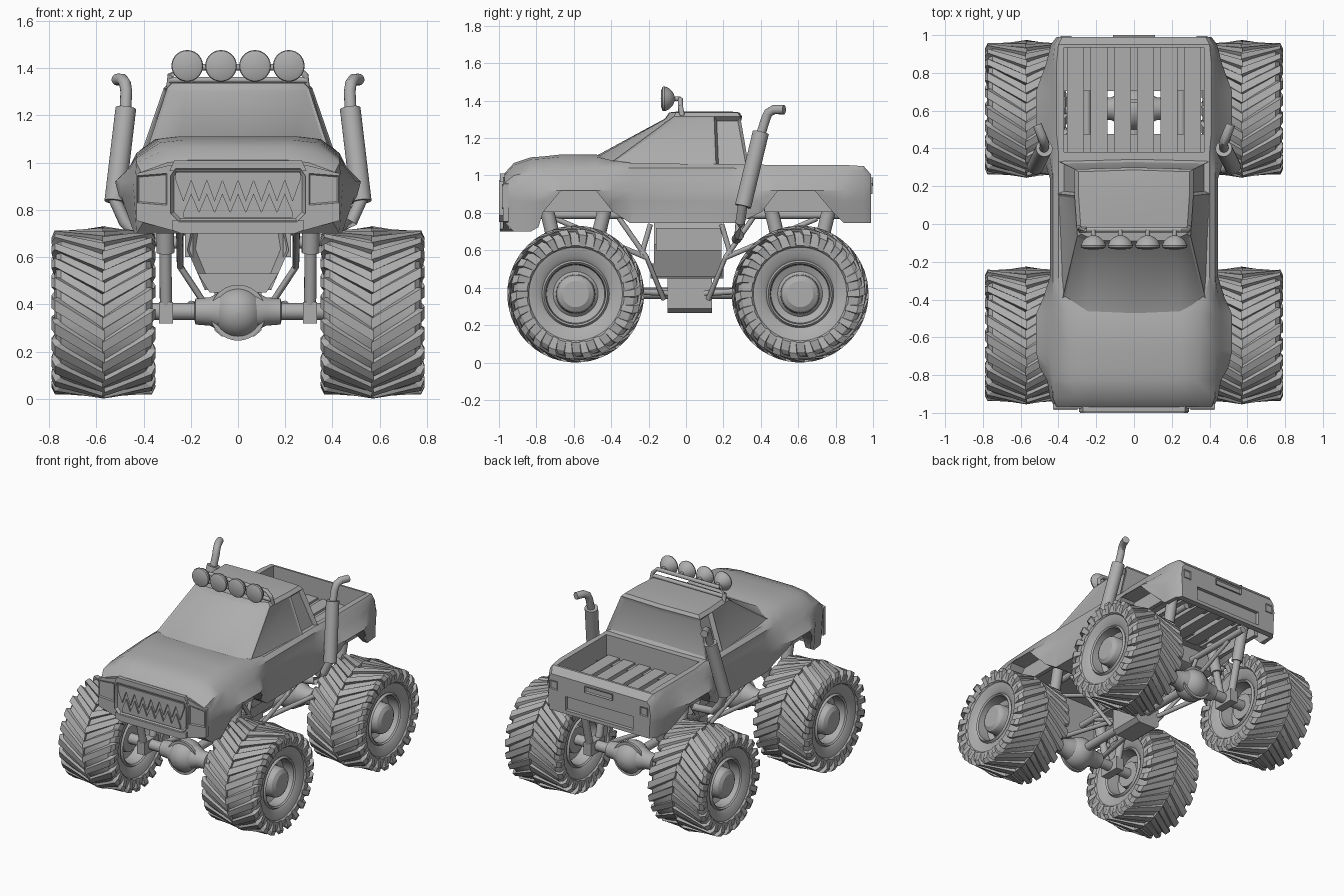
import bpy, bmesh, math
from mathutils import Vector

if "Cube" in bpy.data.objects:
    bpy.data.objects.remove(bpy.data.objects["Cube"])

grey = bpy.data.materials.new("plain grey")
grey.diffuse_color = (0.42, 0.42, 0.42, 1)
grey.use_nodes = True
grey.node_tree.nodes["Principled BSDF"].inputs["Base Color"].default_value = grey.diffuse_color


def finish(name, bm, angle=35):
    bmesh.ops.recalc_face_normals(bm, faces=bm.faces[:])
    me = bpy.data.meshes.new(name)
    bm.to_mesh(me)
    bm.free()
    ob = bpy.data.objects.new(name, me)
    bpy.context.collection.objects.link(ob)
    me.materials.append(grey)
    smooth(ob, angle)
    return ob


def smooth(ob, angle=35):
    bpy.ops.object.select_all(action='DESELECT')
    ob.select_set(True)
    bpy.context.view_layer.objects.active = ob
    bpy.ops.object.shade_smooth_by_angle(angle=math.radians(angle))


def loft(name, rings, closed=False, caps=True, angle=35):
    """Skin a list of equally long vertex rings."""
    bm = bmesh.new()
    vs = [[bm.verts.new(p) for p in r] for r in rings]
    n = len(rings[0])
    for a, b in zip(vs, vs[1:] + vs[:1] if closed else vs[1:]):
        for i in range(n):
            bm.faces.new((a[i], a[(i + 1) % n], b[(i + 1) % n], b[i]))
    if caps:
        bm.faces.new(vs[0])
        bm.faces.new(vs[-1])
    return finish(name, bm, angle)


def box(name, x0, x1, y0, y1, z0, z1):
    return loft(name, [[(x0, y0, z), (x1, y0, z), (x1, y1, z), (x0, y1, z)] for z in (z0, z1)])


def tube(name, pts, r, sides=14):
    rings = []
    P = [Vector(p) for p in pts]
    for i, p in enumerate(P):
        d = (P[min(i + 1, len(P) - 1)] - P[max(i - 1, 0)]).normalized()
        u = d.cross(Vector((1, 0.13, 0)) if abs(d.x) < .9 else Vector((0, 0, 1))).normalized()
        v = d.cross(u)
        rings.append([p + r * (math.cos(t) * u + math.sin(t) * v)
                      for t in (2 * math.pi * k / sides for k in range(sides))])
    return loft(name, rings)


def lathe(name, prof, centre, axis='x', sign=1, segs=48, angle=30):
    """Revolve (offset, radius) points about a line along x or y."""
    rings = []
    for u, r in prof:
        ring = []
        for k in range(segs):
            t = 2 * math.pi * k / segs
            a, b = max(r, .001) * math.cos(t), max(r, .001) * math.sin(t)
            off = (sign * u, a, b) if axis == 'x' else (a, sign * u, b)
            ring.append(Vector(centre) + Vector(off))
        rings.append(ring)
    return loft(name, rings, angle=angle)


def plate(name, pts, y0, y1, inset=0, depth=0):
    """Prism of an (x, z) outline; the face at y1 may be inset and sunk."""
    bm = bmesh.new()
    a = [bm.verts.new((x, y0, z)) for x, z in pts]
    b = [bm.verts.new((x, y1, z)) for x, z in pts]
    n = len(pts)
    for i in range(n):
        bm.faces.new((a[i], a[(i + 1) % n], b[(i + 1) % n], b[i]))
    bm.faces.new(a)
    f = bm.faces.new(b)
    bmesh.ops.recalc_face_normals(bm, faces=bm.faces[:])
    if inset:
        bmesh.ops.inset_individual(bm, faces=[f], thickness=inset, depth=depth)
    return finish(name, bm)


def mir(half):
    return half + [(-x, z) for x, z in reversed(half)]


def cut(ob, cutter):
    m = ob.modifiers.new("cut", 'BOOLEAN')
    m.operation, m.solver, m.object = 'DIFFERENCE', 'EXACT', cutter
    bpy.context.view_layer.objects.active = ob
    bpy.ops.object.modifier_apply(modifier=m.name)
    bpy.data.objects.remove(cutter)


# body: y, bottom x, bottom z, flare x, shoulder x, shoulder z, top x, top z
stations = [
    (-.97, .40, .75, .42, .41, .96, .30, 1.00), (-.92, .43, .70, .445, .43, 1.0, .31, 1.055),
    (-.83, .44, .70, .46, .43, 1.02, .33, 1.085), (-.76, .445, .74, .50, .43, 1.025, .34, 1.09),
    (-.67, .45, .745, .52, .43, 1.03, .34, 1.10), (-.48, .45, .745, .52, .43, 1.04, .35, 1.10),
    (-.39, .44, .745, .48, .43, 1.04, .37, 1.08), (-.28, .44, .745, .445, .43, 1.04, .40, 1.065),
    (.24, .44, .745, .445, .43, 1.04, .40, 1.06), (.38, .44, .745, .49, .43, 1.03, .40, 1.058),
    (.48, .45, .745, .52, .43, 1.03, .41, 1.056), (.70, .45, .745, .52, .43, 1.03, .41, 1.056),
    (.85, .44, .745, .465, .43, 1.03, .41, 1.056), (.95, .43, .745, .44, .42, 1.02, .40, 1.05),
    (.99, .40, .745, .41, .40, .98, .38, 1.005)]
rings = []
for y, xb, zb, xm, xs, zs, xt, zt in stations:
    crown = .012 if y < -.4 else 0
    half = [(xb, zb), (xm - .005, .86), (xm, .92), ((xm + 2 * xs) / 3, .98 if zs > 1 else .945),
            (xs, zs), (xt, zt), (xt - .1, zt + crown)]
    rings.append([(x, y, z) for x, z in mir(half)])
body = loft("body", rings)
for arch in ([(-.83, .6), (-.763, .805), (-.67, .917), (-.48, .917), (-.39, .805), (-.29, .74), (-.25, .6)],
             [(.2, .6), (.27, .74), (.405, .805), (.49, .917), (.69, .917), (.784, .805), (.85, .74), (.9, .6)]):
    cut(body, loft("arch_cutter", [[(x, y, z) for y, z in arch] for x in (-.7, .7)]))
cut(body, box("bed_cutter", -.37, .37, .38, .935, .90, 1.3))
cut(body, box("engine_bay_cutter", -.40, .40, -.90, -.31, .5, 1.0))
cut(body, box("rear_cavity_cutter", -.405, .405, .31, .945, .5, .88))
cut(body, box("tail_recess_cutter", -.27, .27, .965, 1.1, .77, .87))
smooth(body)
for i in range(6):
    x = -.31 + .124 * i
    box("bed_rib", x - .045, x + .045, .38, .935, .865, .915)

# cab: rings mirrored about x, windows sunk into the faces
base = [(.0, -.52), (.25, -.50), (.385, -.42), (.405, .16), (.405, .335), (.0, .345)]
roof = [(.0, -.105), (.22, -.10), (.30, -.065), (.315, .15), (.315, .29), (.0, .30)]
bm = bmesh.new()
levels = []
for pts, z, k in ((base, 1.055, 1), (roof, 1.315, 1), (roof, 1.337, .93), (roof, 1.342, .7)):
    ring = pts + [(-x, y) for x, y in reversed(pts[1:-1])]
    front = .035 if z < 1.1 else 0
    levels.append([bm.verts.new((x * k, (y - .1) * k + .1, z + (front if y < -.47 else 0))) for x, y in ring])
n = len(levels[0])
for li, (a, b) in enumerate(zip(levels, levels[1:])):
    for i in range(n):
        bm.faces.new((a[i], a[(i + 1) % n], b[(i + 1) % n], b[i]))
bm.faces.new(levels[-1])
bm.faces.new(levels[0])
bmesh.ops.recalc_face_normals(bm, faces=bm.faces[:])
bm.faces.ensure_lookup_table()
wall = [bm.faces[i] for i in range(n)]
bmesh.ops.inset_region(bm, faces=[wall[i] for i in (0, 1, 8, 9)], thickness=.015, depth=-.006)
bmesh.ops.inset_region(bm, faces=[wall[i] for i in (4, 5)], thickness=.03, depth=-.012)
bmesh.ops.inset_individual(bm, faces=[wall[i] for i in (2, 7)], thickness=.018, depth=-.006)
bmesh.ops.inset_individual(bm, faces=[wall[i] for i in (3, 6)], thickness=.02, depth=-.03)
finish("cab", bm, 25)

# front end: fascia, grille with teeth, lamps, chin
plate("front_fascia", mir([(.25, .705), (.43, .755), (.43, .955), (.29, .99)]), -.95, -.978)
plate("hood_lip", mir([(.29, .965), (.27, 1.01)]), -.93, -.995)
plate("grille", mir([(.25, .75), (.285, .785), (.285, .945), (.265, .975)]), -.965, -1.0, .014, -.018)
plate("chin_bumper", mir([(.24, .70), (.28, .715), (.28, .755)]), -.90, -.995)
for i in range(8):
    x = -.231 + .066 * i
    plate("upper_tooth", [(x - .033, .958), (x + .033, .958), (x + .033, .925), (x, .835), (x - .033, .925)], -.98, -.993)
for i in range(7):
    x = -.198 + .066 * i
    plate("lower_tooth", [(x - .033, .768), (x + .033, .768), (x + .033, .79), (x, .87), (x - .033, .79)], -.98, -.993)

# tail: handle plate and lamps
plate("tailgate_handle", mir([(.11, .945), (.11, .99)]), .97, 1.0, .01, -.008)

# roof light bar
tube("light_bar", [(-.29, -.02, 1.32), (-.285, -.03, 1.37), (-.25, -.03, 1.405), (.25, -.03, 1.405),
                   (.285, -.03, 1.37), (.29, -.02, 1.32)], .014)
tube("light_bar_base", [(-.29, -.03, 1.35), (.29, -.03, 1.35)], .014)
for x in (-.215, -.072, .072, .215):
    lathe("roof_lamp", [(-.135, 0), (-.133, .045), (-.125, .064), (-.115, .067), (-.09, .056), (-.07, .035),
                        (-.06, .012), (-.03, .012), (-.03, 0)], (x, 0, 1.41), 'y', segs=28)

# chassis: engine housing, transfer case, frame tubes
hexa = mir([(.14, .46), (.215, .63), (.19, .745)])
plate("engine_housing", hexa, .19, -.17, .035, -.04)
plate("housing_base", mir([(.12, .45), (.17, .53)]), .2, -.19)
plate("transfer_case", mir([(.07, .265), (.1, .29), (.1, .46)]), .14, -.1, .02, -.01)

for s in (-1, 1):
    plate("headlamp", [(s * .30, .82), (s * .425, .83), (s * .425, .945), (s * .30, .955)], -.955, -.985, .012, -.01)
    plate("tail_lamp", [(s * .33, .90), (s * .39, .90), (s * .39, .96), (s * .33, .96)], .97, .996, .008, -.005)
    tube("frame_rail", [(s * .25, -.85, .79), (s * .25, .85, .79)], .022)
    box("housing_side_panel", s * .19, s * .225, -.16, .19, .60, .72)
    for y in (-.13, -.09, -.055, -.02, .03, .07, .105, .14):
        lathe("panel_bolt", [(.22, 0), (.22, .014), (.232, .014), (.232, 0)], (0, y, .705), 'x', s, 10)
    for e in (-1, 1):
        tube("frame_diagonal", [(s * .25, e * .70, .77), (s * .245, e * .21, .56), (s * .1, e * .12, .34)], .014)
        tube("frame_upright", [(s * .25, e * .37, .79), (s * .245, e * .21, .56)], .014)
        tube("frame_brace", [(s * .245, e * .24, .57), (s * .245, e * .19, .74)], .014)
        tube("axle_link", [(s * .2, e * .58, .40), (s * .09, e * .1, .37)], .016)
        c = -.59 if e < 0 else .61
        # inner fender and shock absorbers
        box("inner_fender", s * .375, s * .405, c - .19, c + .21, .805, .96)
        for k in (-1, 1):
            top, low = Vector((s * .31, c + k * .165, .86)), Vector((s * .305, c + k * .05, .38))
            tube("shock_rod", [low, top], .026)
            tube("shock_body", [low.lerp(top, .5), top], .038)
        box("axle_bracket", s * .275, s * .335, c - .08, c + .08, .32, .41)

    # exhaust stack
    tube("exhaust_lower", [(s * .25, .27, .66), (s * .42, .285, .68), (s * .48, .29, .75), (s * .525, .305, .85)], .026)
    tube("muffler", [(s * .522, .305, .835), (s * .475, .40, 1.23)], .044, 24)
    tube("exhaust_tip", [(s * .477, .40, 1.22), (s * .473, .425, 1.30), (s * .478, .44, 1.335),
                         (s * .49, .47, 1.352), (s * .512, .525, 1.352)], .025)

# axles, differentials, drive shaft
tube("drive_shaft", [(0, -.6, .37), (0, .6, .37)], .03)
for e, c in ((-1, -.59), (1, .61)):
    half = [(.50, .036), (.185, .036), (.18, .055), (.12, .06), (.08, .08)]
    lathe("axle", half + [(-u, r) for u, r in reversed(half)], (0, c, .37))
    ball = [(.115 * math.cos(t), .112 * math.sin(t)) for t in (math.pi * k / 12 for k in range(13))]
    lathe("differential", ball, (0, c, .365), 'y', e)
    lathe("differential_cover", [(.03, .09), (.03, .118), (.05, .118), (.05, .09)], (0, c, .365), 'y', e, angle=20)

# wheels: lathed tyre with rim and hub, chevron lugs
tyre = [(.195, 0), (.195, .07), (.18, .095), (.165, .103), (.10, .105), (.085, .12), (.10, .155), (.175, .16),
        (.185, .17), (.17, .18), (.185, .20), (.195, .25), (.207, .26), (.20, .31), (.18, .333), (0, .345),
        (-.18, .333), (-.20, .31), (-.207, .26), (-.195, .25), (-.185, .20), (-.17, .18), (-.185, .17),
        (-.175, .16), (-.09, .15), (-.08, .1), (-.13, .09), (-.13, 0)]
# lug sections: base offset, base radius, top offset, top radius, sweep, half width
sections = [(.19, .26, .207, .255, 0, .075), (.185, .315, .22, .318, .02, .085),
            (.17, .325, .205, .348, .06, .09), (.0, .335, -.004, .366, .42, .085)]
for side in (-1, 1):
    for c in (-.59, .61):
        centre = (side * .57, c, .366)
        lathe("wheel", tyre, centre, 'x', side, 64)
        bm = bmesh.new()
        for half in (-1, 1):
            for k in range(22):
                a0 = 2 * math.pi * (k + (.5 if half > 0 else 0)) / 22
                prev = None
                for ub, rb, ut, rt, sw, w in sections:
                    q = []
                    for u, r, d in ((ub, rb, -w), (ut, rt, -w * .75), (ut, rt, w * .75), (ub, rb, w)):
                        t = a0 + sw + d
                        q.append(bm.verts.new((centre[0] + half * u, c - r * math.sin(t), .366 + r * math.cos(t))))
                    if prev:
                        for i in range(4):
                            bm.faces.new((prev[i], prev[(i + 1) % 4], q[(i + 1) % 4], q[i]))
                    else:
                        bm.faces.new(q)
                    prev = q
                bm.faces.new(prev)
        finish("tyre_lugs", bm, 30)
